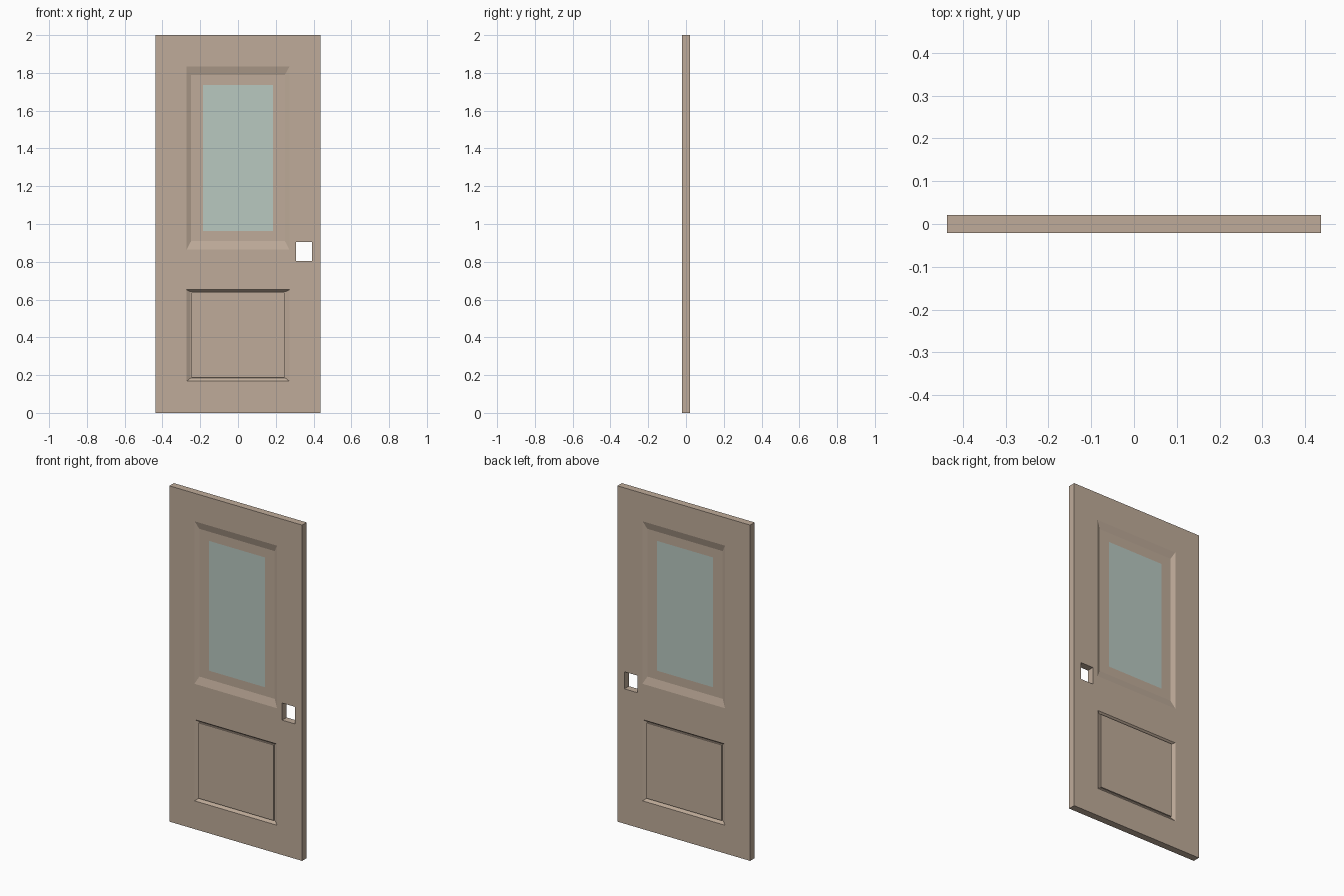
import bpy, bmesh

cube = bpy.data.objects.get("Cube")
if cube:
    bpy.data.objects.remove(cube, do_unlink=True)

HALF = 0.021      # half thickness of the door
DEPTH = 0.012     # depth of the moulded recesses


def material(name, rgb):
    mat = bpy.data.materials.new(name)
    mat.use_nodes = True
    mat.diffuse_color = (*rgb, 1)
    mat.node_tree.nodes["Principled BSDF"].inputs["Base Color"].default_value = (*rgb, 1)
    return mat


def prism(name, outer, inner, y_outer, y_inner, mat):
    """Block between two rectangles (x0, x1, z0, z1) lying at two y values."""
    bm = bmesh.new()
    rings = []
    for (x0, x1, z0, z1), y in ((outer, y_outer), (inner, y_inner)):
        rings.append([bm.verts.new((x, y, z))
                      for x, z in ((x0, z0), (x1, z0), (x1, z1), (x0, z1))])
    a, b = rings
    bm.faces.new(a)
    bm.faces.new(b)
    for i in range(4):
        j = (i + 1) % 4
        bm.faces.new((a[i], a[j], b[j], b[i]))
    bmesh.ops.recalc_face_normals(bm, faces=bm.faces)
    mesh = bpy.data.meshes.new(name)
    bm.to_mesh(mesh)
    bm.free()
    mesh.materials.append(mat)
    obj = bpy.data.objects.new(name, mesh)
    bpy.context.collection.objects.link(obj)
    return obj


def box(name, rect, half, mat):
    return prism(name, rect, rect, -half, half, mat)


def carve(target, cutter):
    """Subtract the cutter from the target and discard the cutter."""
    cutter.hide_render = True
    mod = target.modifiers.new("cut", "BOOLEAN")
    mod.operation = "DIFFERENCE"
    mod.solver = "EXACT"
    mod.object = cutter
    bpy.context.view_layer.objects.active = target
    bpy.ops.object.modifier_apply(modifier=mod.name)
    bpy.data.objects.remove(cutter, do_unlink=True)


def extend(outer, inner, t):
    """Continue the slope from inner to outer a little past the surface."""
    return [o + (o - i) * t for o, i in zip(outer, inner)]


wood = material("beige paint", (0.52, 0.41, 0.32))
glass = material("pale green glass", (0.48, 0.58, 0.53))

# Door slab
slab = box("door_slab", (-0.437, 0.437, 0, 2), HALF, wood)

# Sloped recesses on both faces, around the window and the lower panel
window = ((-0.272, 0.272, 0.865, 1.833), (-0.248, 0.248, 0.91, 1.79))
lower = ((-0.272, 0.272, 0.168, 0.652), (-0.252, 0.252, 0.184, 0.642))
for outer, inner in (window, lower):
    for side in (-1, 1):
        carve(slab, prism("recess_cutter", extend(outer, inner, 0.5), inner,
                          side * (HALF + DEPTH / 2), side * (HALF - DEPTH), wood))

# Window opening and square lock hole
pane = (-0.184, 0.184, 0.962, 1.735)
carve(slab, box("window_cutter", pane, 0.1, wood))
carve(slab, box("lock_cutter", (0.306, 0.391, 0.803, 0.905), 0.1, wood))

# Glass flush with the recessed window frame
box("window_glass", pane, HALF - DEPTH, glass)

# Raised field of the lower panel
box("lower_panel", (-0.247, 0.247, 0.188, 0.638), HALF - 0.003, wood)
